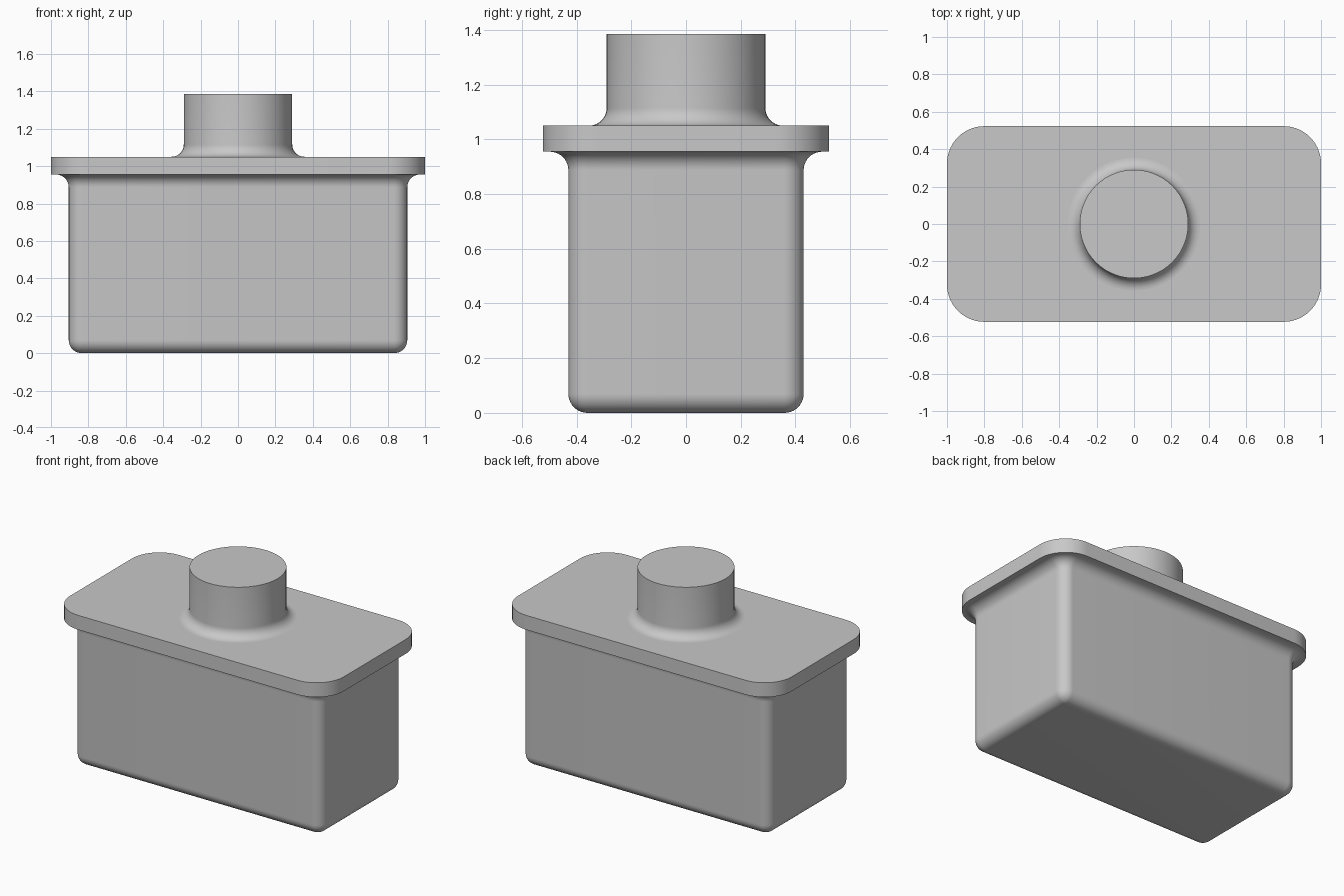
import bpy, bmesh, math

cube = bpy.data.objects.get("Cube")
if cube:
    bpy.data.objects.remove(cube, do_unlink=True)

GREY = (0.58, 0.58, 0.58, 1.0)
grey = bpy.data.materials.new("plain grey")
grey.use_nodes = True
grey.diffuse_color = GREY
grey.node_tree.nodes["Principled BSDF"].inputs["Base Color"].default_value = GREY

CORNER, ARC = 14, 10          # segments per corner and per fillet
BODY = (0.905, 0.43, 0.072)   # half width, half depth, corner radius
PLATE = (1.0, 0.523, 0.2)
NECK = (0.29, 0.29, 0.29)
BASE_R, RIM_R, NECK_R = 0.07, 0.068, 0.065
PLATE_LOW, PLATE_TOP, TOP = 0.955, 1.05, 1.385


def ring(shape, grow, z):
    """Rounded rectangle outline, grown outwards by an offset."""
    hx, hy, r = (v + grow for v in shape)
    points = []
    for quarter, (sx, sy) in enumerate(((1, 1), (-1, 1), (-1, -1), (1, -1))):
        for i in range(CORNER + 1):
            a = (quarter + i / CORNER) * math.pi / 2
            points.append((sx * (hx - r) + r * math.cos(a),
                           sy * (hy - r) + r * math.sin(a), z))
    return points


def loft(name, rings, cap_start=False, cap_end=False):
    """Skin a stack of matching outlines."""
    bm = bmesh.new()
    loops = [[bm.verts.new(p) for p in points] for points in rings]
    n = len(loops[0])
    for low, high in zip(loops, loops[1:]):
        for i in range(n):
            j = (i + 1) % n
            bm.faces.new((low[i], low[j], high[j], high[i]))
    if cap_start:
        bm.faces.new(loops[0][::-1])
    if cap_end:
        bm.faces.new(loops[-1])
    bmesh.ops.remove_doubles(bm, verts=bm.verts, dist=1e-5)
    mesh = bpy.data.meshes.new(name)
    bm.to_mesh(mesh)
    bm.free()
    mesh.materials.append(grey)
    obj = bpy.data.objects.new(name, mesh)
    bpy.context.collection.objects.link(obj)
    bpy.ops.object.select_all(action='DESELECT')
    obj.select_set(True)
    bpy.context.view_layer.objects.active = obj
    bpy.ops.object.shade_smooth_by_angle(angle=math.radians(30))
    return obj


angles = [math.pi / 2 * i / ARC for i in range(ARC + 1)]

# Body: rounded bottom edge, straight walls, flared fillet under the plate
bottom = [ring(BODY, -BASE_R * (1 - math.sin(a)), BASE_R * (1 - math.cos(a)))
          for a in angles]
flare = [ring(BODY, RIM_R * (1 - math.cos(a)), PLATE_LOW - RIM_R * (1 - math.sin(a)))
         for a in angles]
loft("body", bottom + flare, cap_start=True)

# Plate: overhanging lid, open where the body and neck join it
loft("lid_plate", [flare[-1], ring(PLATE, 0, PLATE_LOW), ring(PLATE, 0, PLATE_TOP),
                   ring(NECK, NECK_R, PLATE_TOP)])

# Neck: concave foot rising into a closed cylinder
foot = [ring(NECK, NECK_R * (1 - math.sin(a)), PLATE_TOP + NECK_R * (1 - math.cos(a)))
        for a in angles]
loft("neck", foot + [ring(NECK, 0, TOP)], cap_end=True)
